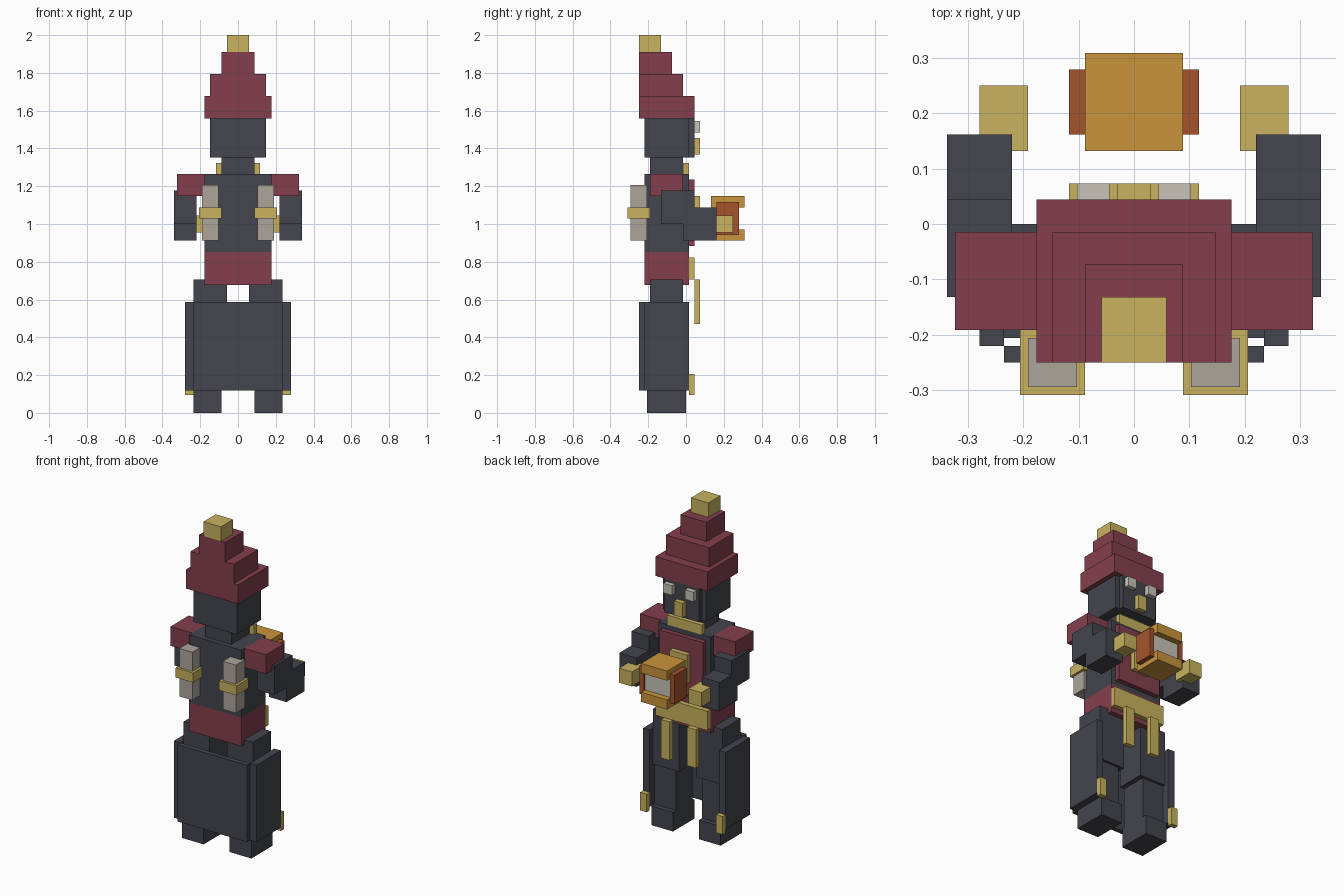
import bpy
import bmesh

if "Cube" in bpy.data.objects:
    bpy.data.objects.remove(bpy.data.objects["Cube"], do_unlink=True)

UNIT = 1 / 68  # every part sits on this block grid


def linear(c):
    c /= 255
    return c / 12.92 if c <= 0.04045 else ((c + 0.055) / 1.055) ** 2.4


def material(name, *rgb):
    mat = bpy.data.materials.new(name)
    mat.use_nodes = True
    colour = [linear(c) for c in rgb] + [1]
    mat.diffuse_color = colour
    mat.node_tree.nodes["Principled BSDF"].inputs["Base Color"].default_value = colour
    return mat


charcoal = material("charcoal cloth", 68, 69, 78)
crimson = material("crimson cloth", 131, 63, 77)
gold = material("gold trim", 200, 178, 95)
ivory = material("pale ivory", 200, 196, 184)
parchment = material("parchment", 174, 165, 154)
amber = material("amber", 201, 148, 60)
rust = material("rust", 165, 84, 44)


def block(name, mat, x, y, z):
    """Box spanning the (low, high) pairs x, y and z in grid units."""
    mesh = bpy.data.meshes.new(name)
    bm = bmesh.new()
    bmesh.ops.create_cube(bm, size=1)
    for v in bm.verts:
        v.co = [(lo + (c + 0.5) * (hi - lo)) * UNIT
                for c, (lo, hi) in zip(v.co, (x, y, z))]
    bm.to_mesh(mesh)
    bm.free()
    mesh.materials.append(mat)
    obj = bpy.data.objects.new(name, mesh)
    bpy.context.collection.objects.link(obj)
    return obj


def centred(name, mat, half, y, z):
    return block(name, mat, (-half, half), y, z)


def pair(name, mat, x, y, z):
    block("left_" + name, mat, x, y, z)
    block("right_" + name, mat, (-x[1], -x[0]), y, z)


# Stepped hat, aligned at its flat side
centred("hat_brim", crimson, 12, (-17, 3), (106, 114))
centred("hat_middle", crimson, 10, (-17, -1), (114, 122))
centred("hat_upper", crimson, 6, (-17, -5), (122, 130))
centred("hat_tip", gold, 4, (-17, -9), (130, 136))

# Head and face
centred("head", charcoal, 10, (-15, 1), (92, 106))
centred("face_plate", charcoal, 8, (1, 3), (92, 106))
pair("eye", ivory, (3, 7), (3, 5), (101, 105))
centred("mouth_piece", gold, 2, (3, 5), (93, 99))
centred("neck", charcoal, 6, (-13, -1), (86, 92))
centred("collar", gold, 8, (-1, 1), (86, 90))

# Torso, belt and tassels
centred("torso", charcoal, 12, (-15, 1), (58, 86))
centred("chest_panel", crimson, 10, (1, 3), (60, 84))
centred("chest_emblem", gold, 4, (3, 5), (66, 78))
centred("waist_skirt", crimson, 12, (-15, 1), (46, 58))
centred("belt", gold, 12, (1, 3), (48, 56))
pair("belt_tassel", gold, (4, 8), (3, 5), (32, 48))

# Arms
pair("shoulder_pad", crimson, (12, 22), (-13, -1), (78, 86))
pair("upper_arm", charcoal, (15, 23), (-9, 3), (68, 80))
pair("forearm", charcoal, (15, 23), (-1, 11), (62, 74))
pair("hand", gold, (13, 19), (9, 17), (65, 71))

# Legs
pair("thigh", charcoal, (4, 16), (-13, -1), (25, 48))
pair("shin", charcoal, (6, 16), (-13, -2), (8, 25))
pair("foot", charcoal, (6, 16), (-14, 0), (0, 8))

# Long coat skirt with corner clasps
centred("coat_panel", charcoal, 16, (-17, -15), (8, 40))
pair("coat_side", charcoal, (16, 19), (-15, 1), (8, 40))
pair("coat_clasp", gold, (16, 19), (1, 3), (6.5, 14))

# Scrolls with bands
pair("scroll", parchment, (7, 13), (-20, -14), (62, 82))
pair("scroll_band", gold, (6, 14), (-21, -13), (70, 74))

# Floating lantern between the hands
centred("lantern_top", amber, 6, (9, 21), (74, 78))
centred("lantern_base", amber, 6, (9, 21), (62, 66))
centred("lantern_core", ivory, 6, (11, 18.5), (66, 74))
pair("lantern_side", rust, (6, 8), (11, 19), (64, 76))
